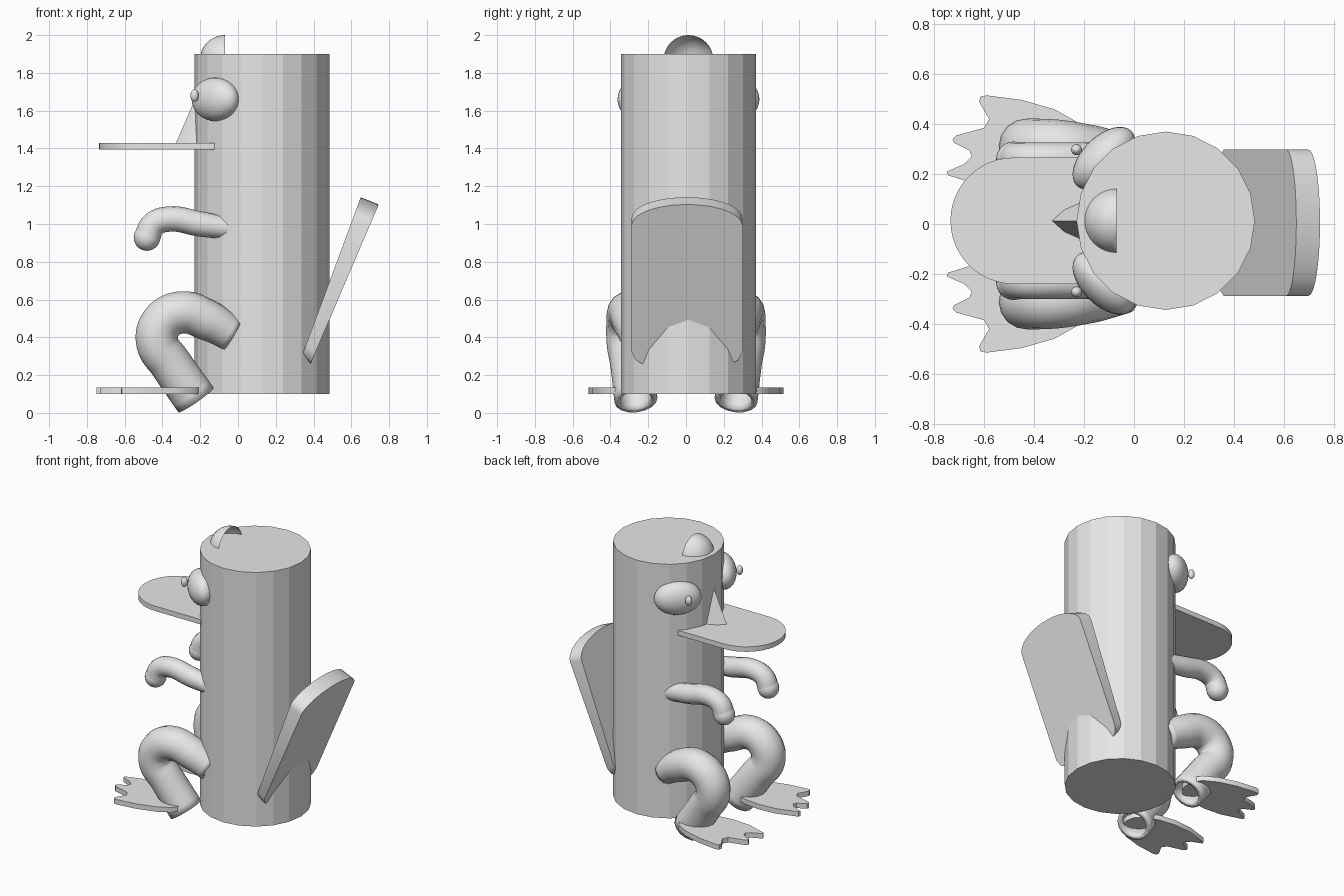
import bpy, bmesh, math
from mathutils import Vector

cube = bpy.data.objects.get("Cube")
if cube:
    bpy.data.objects.remove(cube, do_unlink=True)

grey = bpy.data.materials.new("plain_grey")
grey.use_nodes = True
grey.diffuse_color = (0.8, 0.8, 0.8, 1)
grey.node_tree.nodes["Principled BSDF"].inputs["Base Color"].default_value = (0.8, 0.8, 0.8, 1)

MID = 0.013  # y of the body's centre plane


def add_mesh(name, mesh, angle=None):
    obj = bpy.data.objects.new(name, mesh)
    bpy.context.collection.objects.link(obj)
    mesh.materials.clear()
    mesh.materials.append(grey)
    if angle:
        bpy.ops.object.select_all(action='DESELECT')
        obj.select_set(True)
        bpy.context.view_layer.objects.active = obj
        bpy.ops.object.shade_smooth_by_angle(angle=math.radians(angle))
    return obj


def finish(name, bm, angle=None):
    bmesh.ops.recalc_face_normals(bm, faces=bm.faces)
    mesh = bpy.data.meshes.new(name)
    bm.to_mesh(mesh)
    bm.free()
    return add_mesh(name, mesh, angle)


def loft(name, lower, upper, angle=None):
    """Closed solid between two matching outlines."""
    bm = bmesh.new()
    a = [bm.verts.new(p) for p in lower]
    b = [bm.verts.new(p) for p in upper]
    bm.faces.new(a)
    bm.faces.new(b)
    for i in range(len(a)):
        j = (i + 1) % len(a)
        bm.faces.new((a[i], a[j], b[j], b[i]))
    return finish(name, bm, angle)


def plate(name, outline, z0, z1):
    return loft(name, [(x, y, z0) for x, y in outline],
                [(x, y, z1) for x, y in outline], 35)


def ball(name, centre, size, turn=0):
    bm = bmesh.new()
    bmesh.ops.create_uvsphere(bm, u_segments=32, v_segments=16, radius=1)
    obj = finish(name, bm, 60)
    obj.location, obj.scale, obj.rotation_euler.z = centre, size, turn
    return obj


def tube(name, points, depth, caps):
    """Smooth tube through points of (x, y, z, radius factor)."""
    curve = bpy.data.curves.new(name, 'CURVE')
    curve.dimensions = '3D'
    curve.bevel_depth, curve.bevel_resolution = depth, 6
    curve.use_fill_caps = caps
    spline = curve.splines.new('BEZIER')
    spline.resolution_u = 6
    spline.bezier_points.add(len(points) - 1)
    for bp, (x, y, z, r) in zip(spline.bezier_points, points):
        bp.co, bp.radius = (x, y, z), r
        bp.handle_left_type = bp.handle_right_type = 'AUTO'
    temp = bpy.data.objects.new("temp", curve)
    bpy.context.collection.objects.link(temp)
    bpy.context.view_layer.update()
    graph = bpy.context.evaluated_depsgraph_get()
    mesh = bpy.data.meshes.new_from_object(temp.evaluated_get(graph))
    bpy.data.objects.remove(temp, do_unlink=True)
    return add_mesh(name, mesh, 50)


# Body: faceted upright cylinder
ring = [(0.127 + 0.357 * math.cos(i * math.tau / 20),
         MID + 0.357 * math.sin(i * math.tau / 20)) for i in range(20)]
loft("body", [(x, y, 0.1) for x, y in ring], [(x, y, 1.9) for x, y in ring])

# Bill: flat plate with a round end
arc = [math.radians(90 + i * 7.5) for i in range(25)]
bill = [(-0.482 + 0.253 * math.cos(a), MID + 0.253 * math.sin(a)) for a in arc]
plate("bill", bill + [(-0.125, MID - 0.253), (-0.125, MID + 0.253)], 1.395, 1.43)

# Nose: pointed ridge standing on the bill
bm = bmesh.new()
base = [bm.verts.new((x, MID + y, 1.425)) for x, y in
        [(-0.2, 0.08), (-0.28, 0.045), (-0.33, 0), (-0.28, -0.045), (-0.2, -0.08)]]
tip = bm.verts.new((-0.215, MID, 1.69))
bm.faces.new(base)
for i in range(5):
    bm.faces.new((base[i], base[(i + 1) % 5], tip))
finish("nose", bm, 40)

# Crest: open half dome on top of the head
bm = bmesh.new()
bmesh.ops.create_uvsphere(bm, u_segments=32, v_segments=16, radius=0.132)
bmesh.ops.translate(bm, verts=bm.verts, vec=(-0.07, MID, 1.868))
for co, no in (((-0.07, 0, 0), (1, 0, 0)), ((0, 0, 1.895), (0, 0, -1))):
    bmesh.ops.bisect_plane(bm, geom=bm.verts[:] + bm.edges[:] + bm.faces[:],
                           plane_co=co, plane_no=no, clear_outer=True)
finish("crest", bm, 60)

# Tail: slanted paddle, thicker towards its round top
outline = [(0.293 * math.cos(a), 0.87 + 0.13 * math.sin(a))
           for a in (math.radians(i * 9) for i in range(21))]
outline += [(-0.293, 0.07), (-0.27, 0.02), (-0.24, 0), (0.24, 0), (0.27, 0.02), (0.293, 0.07)]


def tail_side(low, high):
    low, high = Vector(low), Vector(high)
    return [low.lerp(high, t) + Vector((0, y + 0.005, 0)) for y, t in outline]


loft("tail", tail_side((0.338, 0, 0.3), (0.65, 0, 1.142)),
     tail_side((0.385, 0, 0.262), (0.745, 0, 1.103)), 35)

# Paired parts
foot = [(-0.19, 0.29), (-0.195, 0.35), (-0.23, 0.41), (-0.32, 0.46), (-0.45, 0.497),
        (-0.59, 0.515), (-0.615, 0.51), (-0.62, 0.49), (-0.58, 0.42), (-0.6, 0.385),
        (-0.71, 0.355), (-0.727, 0.34), (-0.72, 0.325), (-0.66, 0.295), (-0.65, 0.27),
        (-0.68, 0.24), (-0.75, 0.21), (-0.745, 0.195), (-0.68, 0.175), (-0.6, 0.15),
        (-0.47, 0.14), (-0.35, 0.155), (-0.25, 0.19), (-0.2, 0.24)]
leg = [(-0.03, 0.265, 0.415, 0.82), (-0.16, 0.285, 0.49, 0.97), (-0.3, 0.305, 0.532, 1),
       (-0.405, 0.31, 0.475, 1), (-0.427, 0.308, 0.37, 1), (-0.36, 0.29, 0.265, 1),
       (-0.222, 0.265, 0.068, 1.02)]
arm = [(-0.03, 0.247, 0.975, 0.85), (-0.2, 0.247, 1.0, 1), (-0.37, 0.247, 1.026, 1),
       (-0.45, 0.247, 0.995, 1), (-0.482, 0.247, 0.925, 1.03)]

for side, s in (("left", 1), ("right", -1)):
    # Eye hugging the body, with a small pupil
    ball(side + "_eye", (-0.12, MID + s * 0.25, 1.66), (0.155, 0.088, 0.115), s * math.pi / 4)
    ball(side + "_pupil", (-0.23, MID + s * 0.285, 1.68), (0.022, 0.022, 0.033))

    # Arm with a round hand
    tube(side + "_arm", [(x, MID + s * y, z, r) for x, y, z, r in arm], 0.067, True)
    ball(side + "_hand", (-0.482, MID + s * 0.247, 0.928), (0.07, 0.07, 0.07))

    # Hollow bent leg
    limb = tube(side + "_leg", [(x, s * y, z, r) for x, y, z, r in leg], 0.112, False)
    wall = limb.modifiers.new("wall", 'SOLIDIFY')
    wall.thickness, wall.offset = 0.03, -1

    # Webbed foot
    plate(side + "_foot", [(x, s * y) for x, y in foot], 0.1, 0.135)
